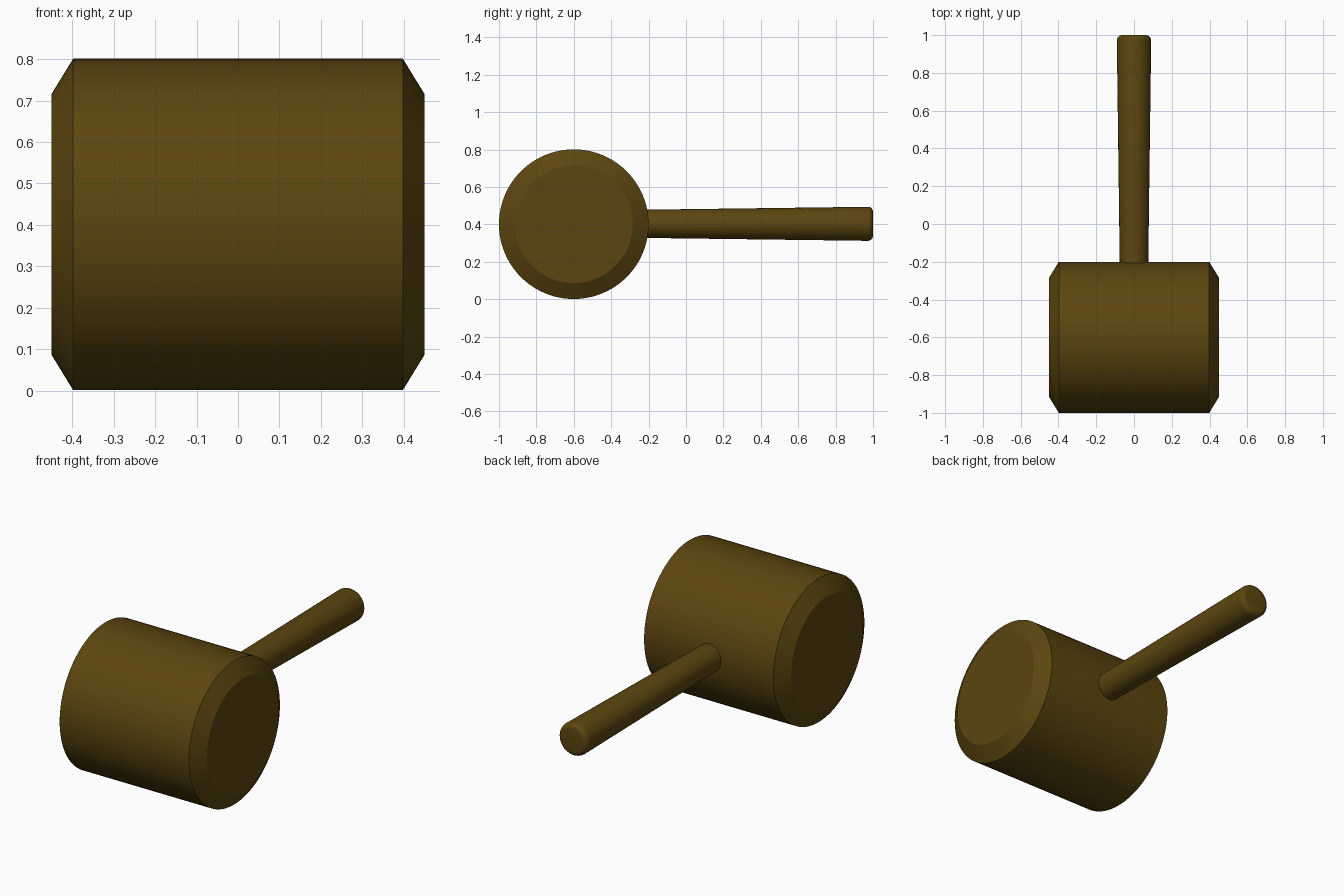
import bpy, bmesh, math
from mathutils import Matrix

if "Cube" in bpy.data.objects:
    bpy.data.objects.remove(bpy.data.objects["Cube"])

wood = bpy.data.materials.new("dark_wood")
wood.diffuse_color = (0.107, 0.061, 0.005, 1)
wood.use_nodes = True
wood.node_tree.nodes["Principled BSDF"].inputs["Base Color"].default_value = wood.diffuse_color


def lathe(name, profile, sides, matrix, angle):
    """Spin (radius, height) points around z, then place with a matrix."""
    bm = bmesh.new()
    verts = [bm.verts.new((r, 0, h)) for r, h in profile]
    edges = [bm.edges.new(p) for p in zip(verts, verts[1:])]
    bmesh.ops.spin(bm, geom=verts + edges, cent=(0, 0, 0), axis=(0, 0, 1),
                   angle=math.tau, steps=sides, use_duplicate=False)
    bmesh.ops.remove_doubles(bm, verts=bm.verts, dist=1e-4)
    # close both flat ends
    bmesh.ops.holes_fill(bm, edges=[e for e in bm.edges if e.is_boundary], sides=0)
    bmesh.ops.recalc_face_normals(bm, faces=bm.faces)
    bm.transform(matrix)
    me = bpy.data.meshes.new(name)
    bm.to_mesh(me)
    bm.free()
    me.materials.append(wood)
    ob = bpy.data.objects.new(name, me)
    bpy.context.collection.objects.link(ob)
    bpy.ops.object.select_all(action='DESELECT')
    ob.select_set(True)
    bpy.context.view_layer.objects.active = ob
    bpy.ops.object.shade_smooth_by_angle(angle=math.radians(angle))
    return ob


# Mallet head: chamfered drum lying along x
lathe("mallet_head",
      [(0.315, -0.45), (0.4, -0.398), (0.4, 0.398), (0.315, 0.45)], 96,
      Matrix.Translation((0, -0.6, 0.401)) @ Matrix.Rotation(math.pi / 2, 4, 'Y'), 25)

# Handle: flares slightly toward a rounded end, runs into the head along +y
rim, end_r = 0.028, 0.091
rounded = [(end_r - rim + rim * math.cos(a), 1 - rim + rim * math.sin(a))
           for a in (i * math.pi / 12 for i in range(7))]
lathe("handle", [(0.073, -0.4)] + rounded, 48,
      Matrix.Translation((0, 0, 0.403)) @ Matrix.Rotation(-math.pi / 2, 4, 'X'), 40)
